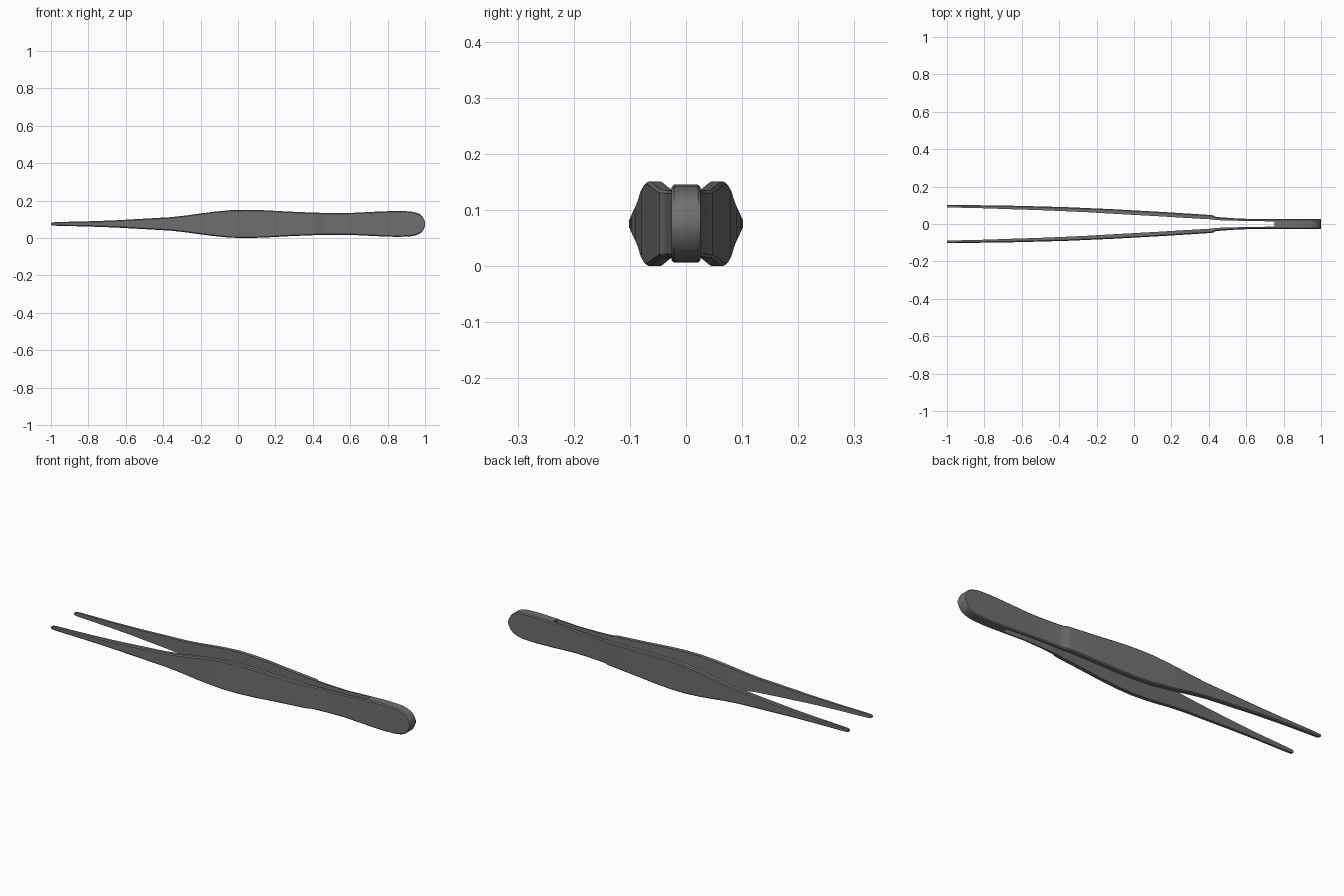
import bpy, bmesh, math

if "Cube" in bpy.data.objects:
    bpy.data.objects.remove(bpy.data.objects["Cube"])

ZC = 0.0755  # height of the long axis

steel = bpy.data.materials.new("dark steel grey")
steel.diffuse_color = (0.16, 0.16, 0.16, 1)
steel.use_nodes = True
steel.node_tree.nodes["Principled BSDF"].inputs["Base Color"].default_value = steel.diffuse_color

# x, outer y, inner y, half height
ARM = [
    (-1.0, .101, .089, .004), (-.993, .102, .088, .008), (-.97, .102, .088, .010),
    (-.8, .100, .084, .014), (-.66, .098, .079, .019), (-.5, .094, .074, .028),
    (-.36, .090, .068, .036), (-.27, .086, .064, .046), (-.2, .083, .060, .056),
    (-.13, .080, .056, .065), (-.04, .075, .051, .0735), (.05, .070, .046, .0755),
    (.14, .065, .041, .073), (.27, .057, .033, .066), (.41, .048, .025, .0602),
    (.425, .045, .023, .060), (.435, .039, .021, .0595), (.46, .036, .020, .059),
    (.53, .031, .018, .0588), (.62, .027, .016, .0595), (.75, .026, .014, .066),
]
# rounded butt end: x, half height
BUTT = [(.75, .066), (.85, .0695), (.92, .067), (.95, .061), (.97, .053),
        (.984, .042), (.994, .026), (1.0, .009)]


def loft(name, sections):
    """Skin a list of closed (x, [(y, z), ...]) sections and cap the ends."""
    bm = bmesh.new()
    rings = [[bm.verts.new((x, y, ZC + z)) for y, z in pts] for x, pts in sections]
    n = len(rings[0])
    for a, b in zip(rings, rings[1:]):
        for i in range(n):
            j = (i + 1) % n
            bm.faces.new((a[i], a[j], b[j], b[i]))
    bm.faces.new(rings[0])
    bm.faces.new(rings[-1])
    bmesh.ops.recalc_face_normals(bm, faces=bm.faces)
    me = bpy.data.meshes.new(name)
    bm.to_mesh(me)
    bm.free()
    me.materials.append(steel)
    ob = bpy.data.objects.new(name, me)
    bpy.context.collection.objects.link(ob)
    bpy.context.view_layer.objects.active = ob
    ob.select_set(True)
    bpy.ops.object.shade_smooth_by_angle(angle=math.radians(25))
    ob.select_set(False)
    return ob


def arm_section(outer, inner, h, side):
    # flat strip with the outer edges chamfered
    c = min(.005, h * .4)
    pts = [(inner, -h), (outer - c, -h), (outer, -h + c),
           (outer, h - c), (outer - c, h), (inner, h)]
    return [(side * y, z) for y, z in pts]


# two sprung arms
for side, name in ((-1, "front_arm"), (1, "back_arm")):
    loft(name, [(x, arm_section(o, i, h, side)) for x, o, i, h in ARM])

# solid joined butt
sections = []
for x, h in BUTT:
    w, c = .026, min(.005, h * .4)
    sections.append((x, [(-w + c, -h), (w - c, -h), (w, -h + c), (w, h - c),
                         (w - c, h), (-w + c, h), (-w, h - c), (-w, -h + c)]))
loft("joined_butt", sections)
